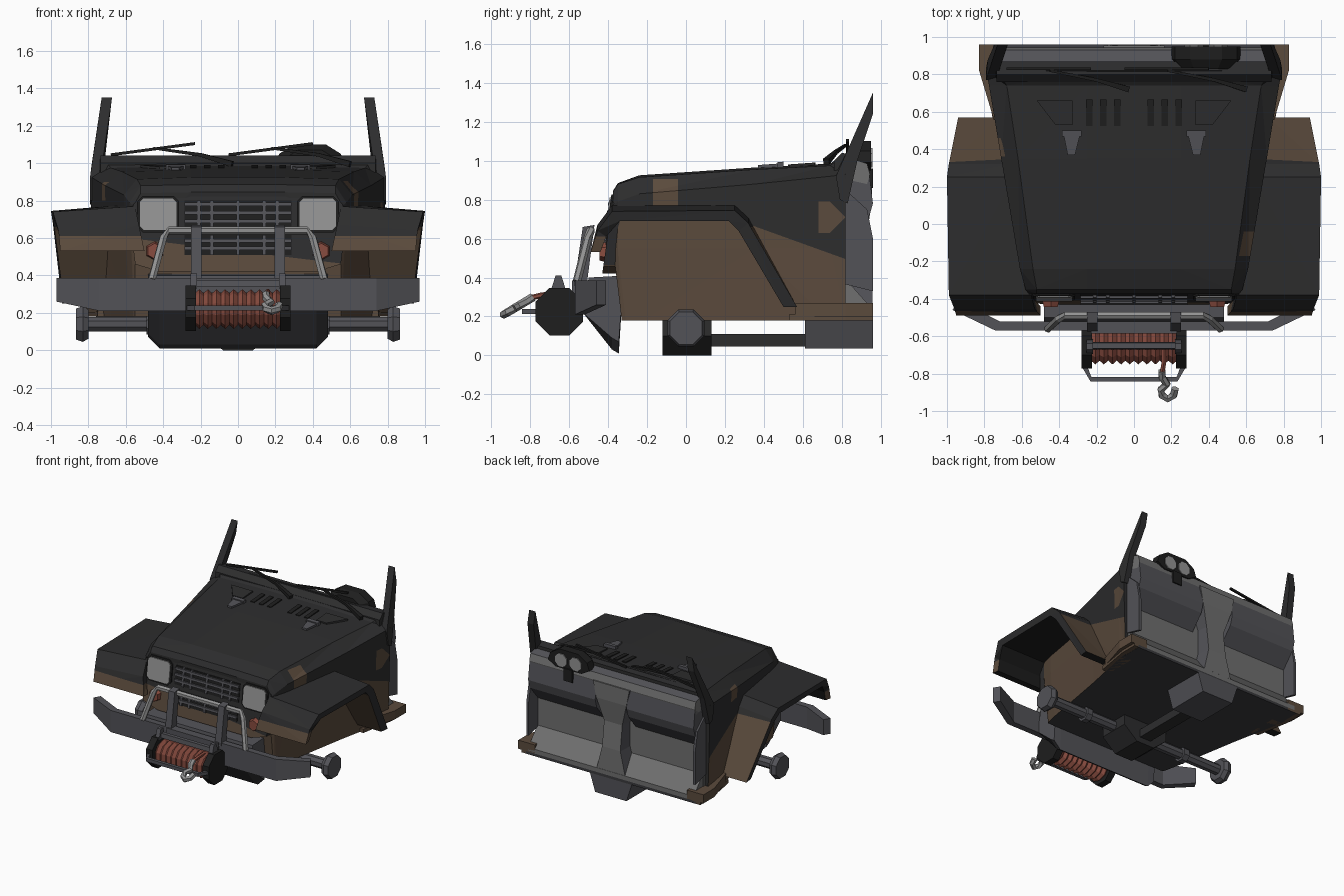
import bpy, bmesh, math
from mathutils import Vector

if "Cube" in bpy.data.objects:
    bpy.data.objects.remove(bpy.data.objects["Cube"])

def mat(name, c):
    m = bpy.data.materials.new(name)
    m.diffuse_color = (*c, 1)
    m.use_nodes = True
    m.node_tree.nodes["Principled BSDF"].inputs["Base Color"].default_value = m.diffuse_color
    return m

DARK = mat("dark_paint", (.026, .026, .027))
BROWN = mat("brown_paint", (.105, .070, .046))
GREY = mat("gunmetal", (.085, .085, .096))
BLACK = mat("black_trim", (.013, .013, .013))
LIGHT = mat("light_metal", (.29, .29, .29))
RED = mat("red_cable", (.25, .072, .05))
INNER = mat("interior_grey", (.16, .16, .16))
CHAR = mat("charcoal_underside", (.042, .042, .046))

def make(name, parts, mats, cuts=(), rule=None, mirror=False, shear=0):
    """parts: list of lofts (rings of points); cuts: planes (co, normal)."""
    if not isinstance(mats, (list, tuple)):
        mats = [mats]
    bm = bmesh.new()
    for rings in parts:
        for s in ((1, -1) if mirror else (1,)):
            vs = [[bm.verts.new((p[0] * s, p[1] + shear * (p[2] - .42), p[2])) for p in r] for r in rings]
            n = len(vs[0])
            for a, b in zip(vs, vs[1:]):
                for i in range(n):
                    bm.faces.new((a[i], a[(i + 1) % n], b[(i + 1) % n], b[i]))
            bm.faces.new(vs[0][::-1])
            bm.faces.new(vs[-1])
    bmesh.ops.recalc_face_normals(bm, faces=bm.faces)
    if cuts:
        bmesh.ops.triangulate(bm, faces=bm.faces)
    for co, no in cuts:
        g = bm.verts[:] + bm.edges[:] + bm.faces[:]
        bmesh.ops.bisect_plane(bm, geom=g, plane_co=co, plane_no=no, dist=1e-5)
    bm.normal_update()
    if rule:
        for f in bm.faces:
            f.material_index = rule(f.calc_center_median(), f.normal)
    me = bpy.data.meshes.new(name)
    bm.to_mesh(me)
    bm.free()
    for m in mats:
        me.materials.append(m)
    o = bpy.data.objects.new(name, me)
    bpy.context.collection.objects.link(o)
    return o

def px(prof, a, b):            # (y,z) profile extruded along x
    return [[(x, y, z) for y, z in prof] for x in (a, b)]

def py(prof, a, b):            # (x,z) profile extruded along y
    return [[(x, y, z) for x, z in prof] for y in (a, b)]

def box(x0, x1, y0, y1, z0, z1):
    return px([(y0, z0), (y1, z0), (y1, z1), (y0, z1)], x0, x1)

def tube(path, r, n=6):
    P = [Vector(p) for p in path]
    R = r if isinstance(r, list) else [r] * len(P)
    rings = []
    for i, p in enumerate(P):
        t = (P[min(i + 1, len(P) - 1)] - P[max(i - 1, 0)]).normalized()
        up = Vector((0, 0, 1)) if abs(t.z) < .95 else Vector((0, 1, 0))
        u = t.cross(up).normalized()
        v = u.cross(t)
        rings.append([p + R[i] * (u * math.cos(a) + v * math.sin(a))
                      for a in [(k + .5) * 2 * math.pi / n for k in range(n)]])
    return rings

def sym(half):                 # complete a half outline by mirroring it in x
    return half + [(-p[0], *p[1:]) for p in reversed(half)]

# Body tub with hood: y, lower y, lower width, side width/z, top width/z
rings = []
for y, yb, wb, ws, zs, wt, zt, zc in [
        (-.375, -.33, .55, .56, .77, .52, .84, .845), (-.35, -.31, .56, .58, .79, .52, .88, .885),
        (-.24, -.22, .58, .61, .83, .54, .915, .925), (.35, .35, .68, .71, .88, .62, .955, .965),
        (.74, .74, .76, .775, .92, .68, .975, .985), (.82, .82, .77, .79, .93, .735, 1.035, 1.04)]:
    rings.append(sym([(.2, yb, .18), (wb, yb, .18), (ws - .01, y, .55), (ws, y, zs), (wt, y, zt), (.25, y, zc)]))

def body_paint(c, n):
    if n.z < -.9 or n.y > .9:
        return 2 if n.z < -.9 else 0
    if c.z < .70 and c.z < .70 - .36 * (c.y - .25):
        return 1
    if c.x > 0 and -.17 < c.y < -.04 and .77 < c.z < .905:
        return 1
    if c.x > 0 and c.y > .68 and .63 < c.z < .79 and c.z - c.y > -.11 and c.z + c.y < 1.53:
        return 1
    return int(c.x < 0 and .36 < c.y < .46 and .80 < c.z < .90)

make("body_and_hood", [rings], [DARK, BROWN, CHAR],
     [((0, 0, z), (0, 0, 1)) for z in (.63, .70, .77, .79, .80, .90, .905)] +
     [((0, y, 0), (0, 1, 0)) for y in (-.17, -.04, .36, .46, .68)] +
     [((0, .25, .70), (0, .36, 1)), ((0, .11, 0), (0, -1, 1)), ((0, 1.53, 0), (0, 1, 1))], body_paint)
make("cowl", [px([(.76, .95), (.76, 1.0), (.80, 1.04), (.87, 1.03), (.87, .95)], -.735, .735)], DARK)
make("underfloor", [box(-.76, .76, .78, .96, .179, .20)], CHAR)

# Fenders: upper path (y, z, inner x, outer x) and lower path (y, z)
top = [(-.49, .53, .50, .95), (-.455, .64, .53, .96), (-.38, .74, .55, .99),
       (.25, .745, .64, 1.0), (.32, .68, .66, .99), (.57, .25, .72, .94)]
low = [(-.44, .53), (-.41, .61), (-.34, .69), (.22, .69), (.27, .64), (.50, .25)]
rings = [[(xi, y, z + .03 * (.6 < z)), (xo, y, z), (xo - .01, b, c), (xi, b, c)]
         for (y, z, xi, xo), (b, c) in zip(top, low)]

def fender_paint(c, n):
    if n.z < -.9 or (n.z < -.3 and c.y < 0) or (n.y > .3 and c.y < 0):
        return 2
    return int(c.z < (.61 if c.y < 0 else .66) and (abs(n.x) < .75 or c.y < 0))

make("fenders", [rings], [DARK, BROWN, BLACK],
     [((0, 0, .61), (0, 0, 1)), ((0, 0, .66), (0, 0, 1))], fender_paint, True)
make("sills", [[[(.68, y, z0), (x, y, z0), (x, y, z1), (.68, y, z1)] for y, x in ((ya, .75), (.82, xb), (.96, xb))]
               for ya, xb, z0, z1 in ((.53, .80, .18, .21), (.56, .828, .20, .27))], BROWN, mirror=True)

# Windshield pillars
prof = [(.77, .92), (.96, 1.35), (.96, 1.24), (.88, 1.0), (.83, .78), (.79, .80)]
xo = lambda z: .792 - max(0, z - .93) * .15
make("pillars", [[[(xo(z) - d, y, z) for y, z in prof] for d in (0, .055)]], DARK, mirror=True)

# Grille panel, openings and bars, all leaning back by the same shear
S = .14
half = [(.42, .42), (.55, .46), (.58, .70), (.56, .78), (.50, .84)]
make("grille_panel", [py(sym(half), -.43, -.36)], [DARK, BROWN],
     [((0, 0, .53), (.12, 0, 1))], lambda c, n: int(c.z + .12 * c.x < .53), shear=S)
make("grille_openings", [box(-.285, .285, -.436, -.42, .655, .80),
                         box(-.285, .285, -.436, -.42, .51, .615)], BLACK, shear=S)
make("grille_bars", [box(-.285, .285, -.45, -.43, z - .009, z + .009) for z in (.545, .585, .69, .735, .78)] +
     [box(x - .009, x + .009, -.447, -.43, z0, z1) for x in (-.21, -.14, 0, .14, .21)
      for z0, z1 in ((.655, .80), (.51, .615))], GREY, shear=S)

def rrect(cx, cz, w, h, c):
    return [(cx + sx * (w - a), cz + sz * (h - b)) for sx, sz, o in
            ((1, 1, 0), (-1, 1, 1), (-1, -1, 0), (1, -1, 1))
            for a, b in (((0, c), (c, 0)) if not o else ((c, 0), (0, c)))]

make("headlight_rims", [py(rrect(.427, .728, .112, .098, .03), -.440, -.42)], BLACK, mirror=True, shear=S)
make("headlights", [py(rrect(.427, .728, .098, .084, .02), -.447, -.42)], LIGHT, mirror=True, shear=S)
make("indicators", [tube([(.445, -.41, .53), (.445, -.445, .53)], [.052, .042], 6)], RED, mirror=True)

# Bumper, skid plate and bull bar
st = [(.97, -.46, .26), (.74, -.57, .21), (-.74, -.57, .21), (-.97, -.46, .26)]
make("bumper", [[[(x, y, .385), (x * .97, y + .05, .385), (x * .97, y + .05, z), (x, y, z)] for x, y, z in st]], GREY)
make("skid_plate", [[[(x, -.53, .22), (x, -.50, .40), (x, -.32, .41), (x, -.345, z), (x, -.38, z + .02)]
                     for x, z in ((-.48, .07), (-.42, .01), (.42, .01), (.48, .07))]], [GREY, CHAR],
     rule=lambda c, n: int(n.z < -.3))
make("bull_bar", [tube([(-.46, -.56, .38), (-.40, -.505, .60), (-.37, -.49, .64),
                        (.37, -.49, .64), (.40, -.505, .60), (.46, -.56, .38)], .022, 6)], LIGHT)
make("bull_bar_posts", [px([(-.575, .36), (-.53, .66), (-.47, .67), (-.51, .36)], .195, .25)], GREY, mirror=True)

# Winch
n = 20
make("winch_drum", [tube([(-.23 + .46 * i / n, -.65, .22) for i in range(n + 1)],
                         [.106 if i % 2 else .085 for i in range(n + 1)], 10)], RED)
make("winch_ends", [tube([(.225, -.65, .225), (.28, -.65, .225)], .132, 8)], BLACK, mirror=True)
make("winch_tie_bars", [px([(-.67, .34), (-.665, .375), (-.635, .375), (-.63, .34)], -.24, .24),
                        box(-.23, .23, -.585, -.52, .31, .385),
                        tube([(-.265, -.76, .225), (-.23, -.83, .225), (.23, -.83, .225), (.265, -.76, .225)], .019, 4)], GREY)
make("winch_tabs", [px([(-.695, .33), (-.67, .41), (-.64, .41), (-.615, .33)], .22, .255)], GREY, mirror=True)
make("winch_rope", [tube([(.16, -.66, .315), (.16, -.74, .31), (.15, -.80, .295)], .014, 6)], RED)
hook = [(.15, -.785), (.15, -.82), (.175, -.855), (.145, -.885), (.15, -.915), (.18, -.935), (.212, -.915), (.22, -.88)]
make("winch_hook", [tube([(x, y, .30 + (y + .785) * .6) for x, y in hook], .022, 6)], LIGHT)

# Axle and drivetrain
make("axle", [tube([(-.83, 0, .14), (.83, 0, .14)], .042, 8)], GREY)
make("hubs", [tube([(.80, 0, .14), (.83, 0, .14), (.865, 0, .14)], [.085, .103, .09], 8),
              tube([(.44, 0, .14), (.49, 0, .14)], .06, 8)], GREY, mirror=True)
make("differential", [py([(-.20, .18), (-.20, .10), (-.08, 0), (.08, 0), (.20, .10), (.20, .18)], -.12, .13)], DARK)
make("drive_shaft", [box(-.05, .05, .1, .63, .045, .11)], DARK)
make("gearbox", [py([(-.19, .19), (-.14, .035), (.14, .035), (.19, .19)], .61, .96)], GREY)

# Interior
make("firewall", [box(-.745, .745, .815, .84, .2, 1.0)], INNER)
make("footwell_floor", [px([(.82, .20), (.96, .20), (.96, .235), (.84, .37), (.82, .37)], -.74, .74)], INNER)
make("dash_top", [px([(.84, .90), (.84, 1.015), (.93, .985), (.945, .93), (.93, .88)], -.74, .74)], [INNER, GREY],
     rule=lambda c, n: int(n.z > .6))
make("dash_boxes", [px([(.83, .58), (.83, .94), (.94, .94), (.96, .78), (.94, .71)], .14, .74)], GREY, mirror=True)
make("kick_panels", [px([(.80, .37), (.82, .85), (.93, .75), (.96, .60), (.96, .33)], .735, .755)], GREY, mirror=True)
make("centre_stack", [[[(-w, .83, z), (w, .83, z), (w * .9, y, z), (-w * .9, y, z)] for z, y, w in
                       ((.2, .96, .15), (.42, .955, .09), (.62, .93, .09), (.80, .955, .15), (.93, .955, .18))]],
     [INNER, GREY], rule=lambda c, n: int(abs(n.x) > .5))

# Instrument pod with steering column
pod = [(.20, .99), (.22, 1.05), (.30, 1.10), (.47, 1.10), (.55, 1.05), (.57, .99), (.50, .95), (.27, .95)]
make("instrument_pod", [[[(.385 + (x - .385) * s, y, .98 + (z - .98) * s) for x, z in pod]
                         for s, y in ((.75, .83), (1, .88), (1, .95))]], BLACK)
make("gauges", [tube([(x, .94, 1.015), (x, .957, 1.015)], .055, 8) for x in (.32, .45)], LIGHT)
make("steering_column", [box(.345, .425, .90, .96, .86, .96)], BLACK)

# Hood details
hz = lambda y: .922 + (y + .24) * .0717
def slab(poly, h):
    return [[(x, y, hz(y) + d) for x, y in poly] for d in (-.01, h)]
rect = lambda x, y, w, l: [(x - w, y - l), (x + w, y - l), (x + w, y + l), (x - w, y + l)]
make("hood_slots", [slab(rect(x, .595, .017, .07), .003) for x in (.09, .165, .24)], BLACK, mirror=True)
make("hood_triangles", [slab([(.33, .66), (.52, .66), (.42, .53), (.33, .53)], .004)], DARK, mirror=True)
make("hood_latches", [slab([(.315, .37), (.355, .37), (.375, .47), (.29, .47)], .012),
                      slab(rect(.333, .485, .052, .016), .02)], GREY, mirror=True)

# Wipers
make("wipers", [w for d in (0, .63) for w in (
    tube([(-.68 + d, .83, 1.045), (-.23 + d, .83, 1.105)], .011, 4),
    tube([(-.45 + d, .82, 1.08), (-.20 + d, .77, 1.045), (-.03 + d, .72, .995)], [.009, .013, .022], 4))], BLACK)
